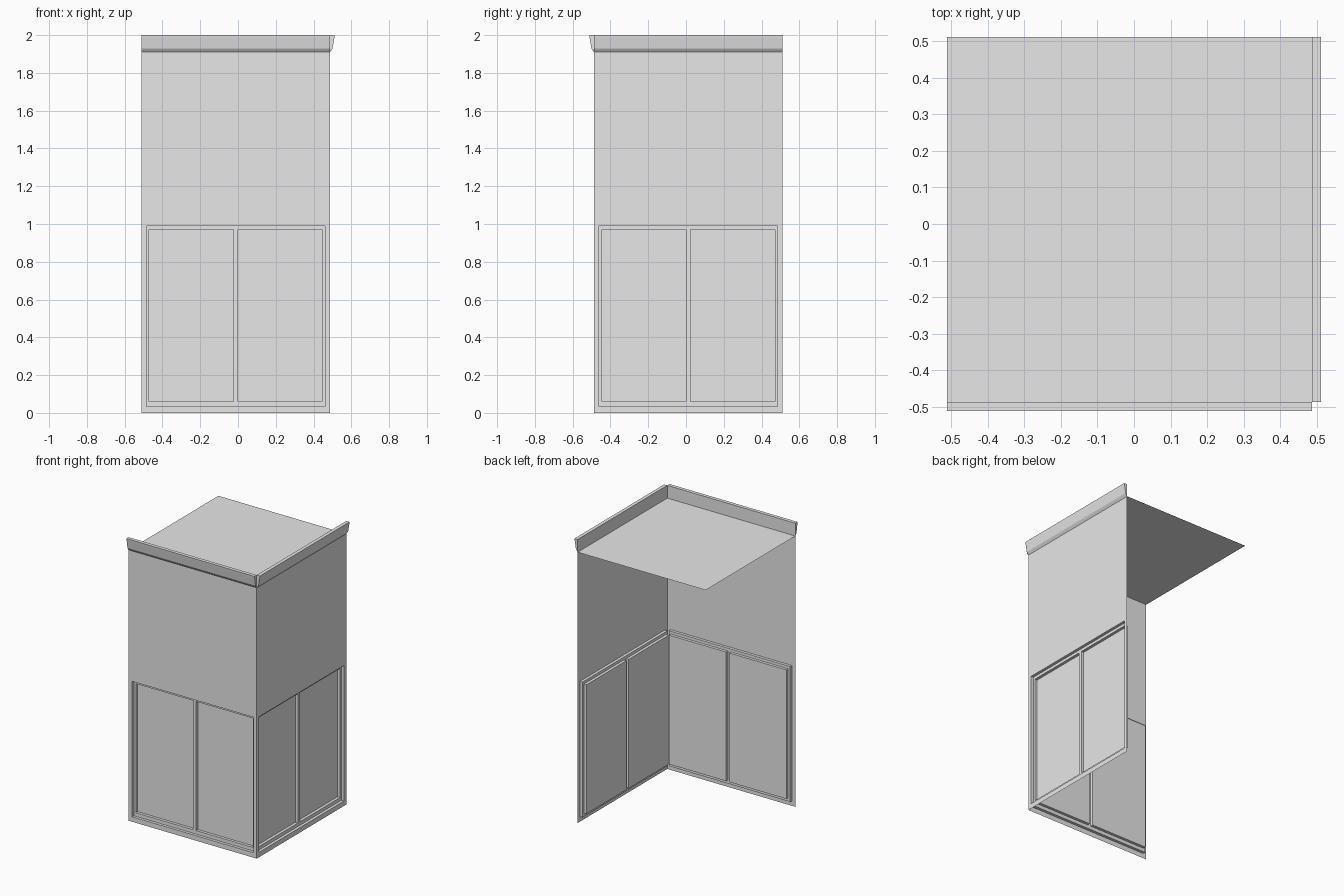
import bpy
import bmesh
from math import radians

cube = bpy.data.objects.get("Cube")
if cube:
    bpy.data.objects.remove(cube, do_unlink=True)

GREY = (0.8, 0.8, 0.8, 1.0)
mat = bpy.data.materials.new("pale_grey")
mat.use_nodes = True
mat.diffuse_color = GREY
mat.node_tree.nodes["Principled BSDF"].inputs["Base Color"].default_value = GREY

HALF = 0.4995        # half of a wall's width
PLANE = 0.487        # distance of the wall planes from the centre
SHIFT = 0.0125       # walls sit slightly off centre, the cornice fills the rest
ROOF_Z = 1.91
STEP = 0.02          # depth of each recess


def finish(bm, name, location=(0, 0, 0), turn=0):
    mesh = bpy.data.meshes.new(name)
    bm.to_mesh(mesh)
    bm.free()
    mesh.materials.append(mat)
    obj = bpy.data.objects.new(name, mesh)
    obj.location = location
    obj.rotation_euler.z = radians(turn)
    bpy.context.collection.objects.link(obj)
    return obj


def push_in(bm, inside):
    """Recess every outward face whose centre passes the test."""
    bm.normal_update()
    faces = [f for f in bm.faces if f.normal.y < -0.9
             and inside(f.calc_center_median())]
    new = bmesh.ops.extrude_face_region(bm, geom=faces)["geom"]
    bmesh.ops.delete(bm, geom=faces, context="FACES")
    verts = [v for v in new if isinstance(v, bmesh.types.BMVert)]
    bmesh.ops.translate(bm, verts=verts, vec=(0, STEP, 0))


def wall(name, location, turn):
    """Sheet wall with a recessed frame holding two deeper panels."""
    side = [HALF, 0.473, 0.458, 0.0125]
    us = [-u for u in side] + side[::-1]
    zs = [0, 0.035, 0.06, 0.97, 0.99, ROOF_Z]
    bm = bmesh.new()
    grid = [[bm.verts.new((u, 0, z)) for u in us] for z in zs]
    for low, high in zip(grid, grid[1:]):
        for i in range(len(us) - 1):
            bm.faces.new((low[i], low[i + 1], high[i + 1], high[i]))
    push_in(bm, lambda c: abs(c.x) < 0.473 and 0.035 < c.z < 0.99)
    push_in(bm, lambda c: 0.0125 < abs(c.x) < 0.458 and 0.06 < c.z < 0.97)
    bmesh.ops.dissolve_limit(bm, angle_limit=0.01, verts=bm.verts[:],
                             edges=bm.edges[:])
    return finish(bm, name, location, turn)


def cornice(name, location, turn):
    """Flared moulding extruded along the wall top."""
    profile = [(0, ROOF_Z), (0.011, 1.925), (0.014, 1.93),
               (0.023, 1.985), (0.025, 2.0), (0, 2.0)]
    bm = bmesh.new()
    end = bm.faces.new([bm.verts.new((-HALF, -out, z)) for out, z in profile])
    new = bmesh.ops.extrude_face_region(bm, geom=[end])["geom"]
    verts = [v for v in new if isinstance(v, bmesh.types.BMVert)]
    bmesh.ops.translate(bm, verts=verts, vec=(2 * HALF, 0, 0))
    bmesh.ops.recalc_face_normals(bm, faces=bm.faces[:])
    return finish(bm, name, location, turn)


# Two walls meeting at one corner, each with its cornice
for label, loc, turn in (("front", (-SHIFT, -PLANE, 0), 0),
                         ("left", (PLANE, SHIFT, 0), 90)):
    wall(label + "_wall", loc, turn)
    cornice(label + "_cornice", loc, turn)

# Flat roof sheet behind the cornices
bm = bmesh.new()
bmesh.ops.create_grid(bm, x_segments=1, y_segments=1, size=HALF)
finish(bm, "roof", (-SHIFT, SHIFT, ROOF_Z))
